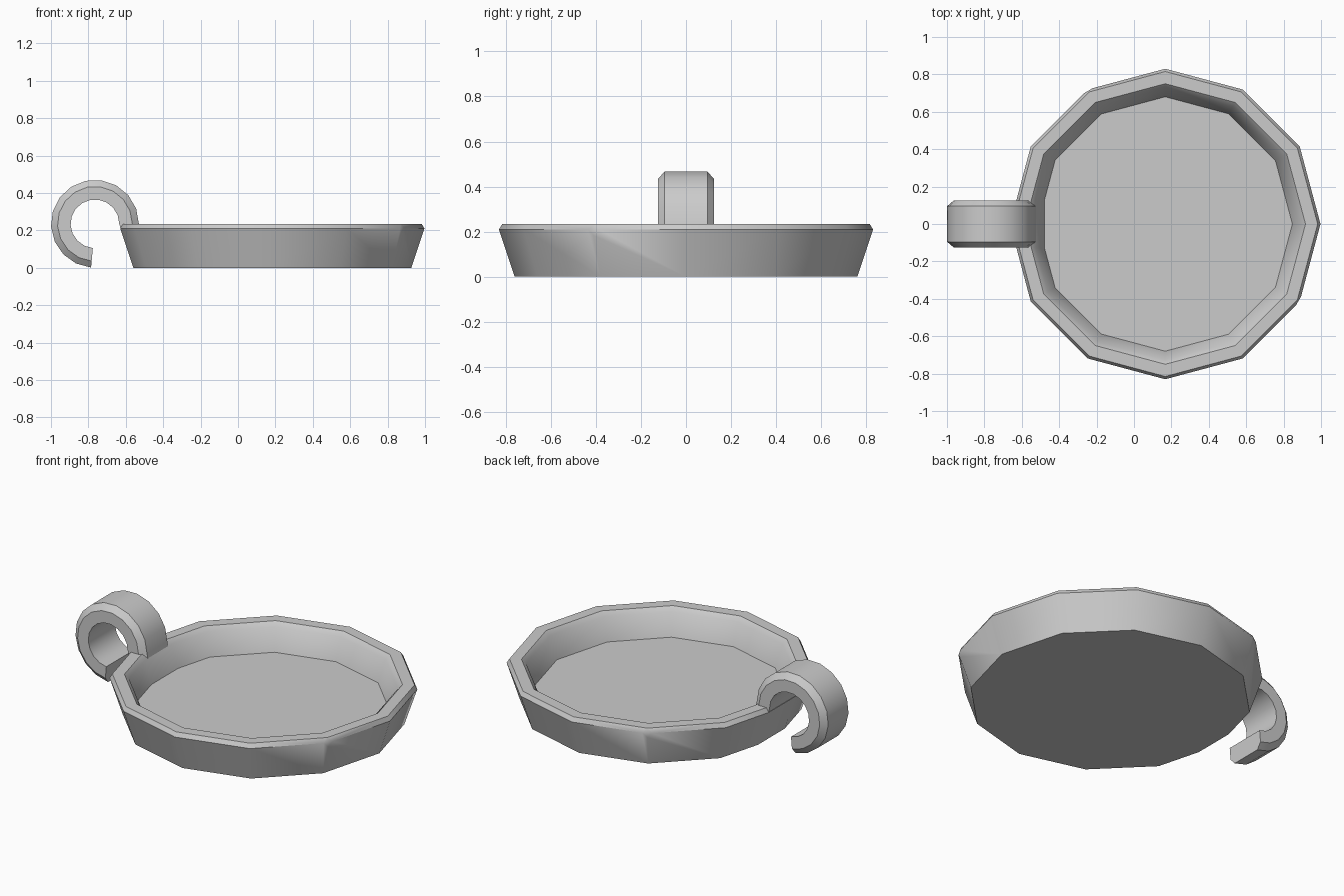
import bpy, bmesh, math
from mathutils import Vector

if "Cube" in bpy.data.objects:
    bpy.data.objects.remove(bpy.data.objects["Cube"])

DISH_X = 0.167      # dish centre
SIDES = 12
HALF_W = 0.125      # half width of the hook and of the flat it grows from

grey = bpy.data.materials.new("plain grey")
grey.use_nodes = True
grey.diffuse_color = (0.6, 0.6, 0.6, 1)
grey.node_tree.nodes["Principled BSDF"].inputs["Base Color"].default_value = (0.6, 0.6, 0.6, 1)


def loft(bm, rings):
    """Skin closed rings of points and cap both ends."""
    loops = [[bm.verts.new(p) for p in ring] for ring in rings]
    for a, b in zip(loops, loops[1:]):
        for i in range(len(a)):
            j = (i + 1) % len(a)
            bm.faces.new((a[i], a[j], b[j], b[i]))
    bm.faces.new(loops[0])
    bm.faces.new(loops[-1])
    bmesh.ops.recalc_face_normals(bm, faces=bm.faces)
    return loops


def finish(bm, name):
    mesh = bpy.data.meshes.new(name)
    bm.to_mesh(mesh)
    bm.free()
    obj = bpy.data.objects.new(name, mesh)
    bpy.context.collection.objects.link(obj)
    mesh.materials.append(grey)
    bpy.ops.object.select_all(action="DESELECT")
    obj.select_set(True)
    bpy.context.view_layer.objects.active = obj
    bpy.ops.object.shade_smooth_by_angle(angle=math.radians(35))


def dish_ring(r, z):
    """Twelve-sided ring whose left corner is cut to a flat for the hook."""
    pts = []
    for k in range(SIDES):
        a = math.tau * k / SIDES
        if k == SIDES // 2:
            x = DISH_X - r + HALF_W * math.tan(math.pi / SIDES)
            pts += [Vector((x, HALF_W, z)), Vector((x, -HALF_W, z))]
        else:
            pts.append(Vector((DISH_X + r * math.cos(a), r * math.sin(a), z)))
    return pts


# Dish: outer wall, chamfered rim, inner wall, floor
profile = [(0.76, 0), (0.83, 0.21), (0.815, 0.235),
           (0.75, 0.235), (0.725, 0.21), (0.68, 0.08)]
bm = bmesh.new()
loops = loft(bm, [dish_ring(r, z) for r, z in profile])
# Two small nicks on the rim corners
nicks = [loops[1][4], loops[1][-1]]
bmesh.ops.bevel(bm, geom=nicks, offset=0.028, segments=1, affect="VERTICES")
finish(bm, "dish")

# Hook: chamfered strip bent round an arc, with its root sunk into the rim
HOOK_X, HOOK_Z = -0.765, 0.235
section = [(0.13, -HALF_W), (0.20, -HALF_W), (0.235, -0.095),
           (0.235, 0.095), (0.20, HALF_W), (0.13, HALF_W)]
rings = [[Vector((HOOK_X + 0.016 + r * 0.97, y, 0.19)) for r, y in section]]
STEPS = 13
for i in range(STEPS + 1):
    a = math.radians(265) * i / STEPS
    rings.append([Vector((HOOK_X + r * math.cos(a), y, HOOK_Z + r * math.sin(a)))
                  for r, y in section])
bm = bmesh.new()
loft(bm, rings)
finish(bm, "hook")
